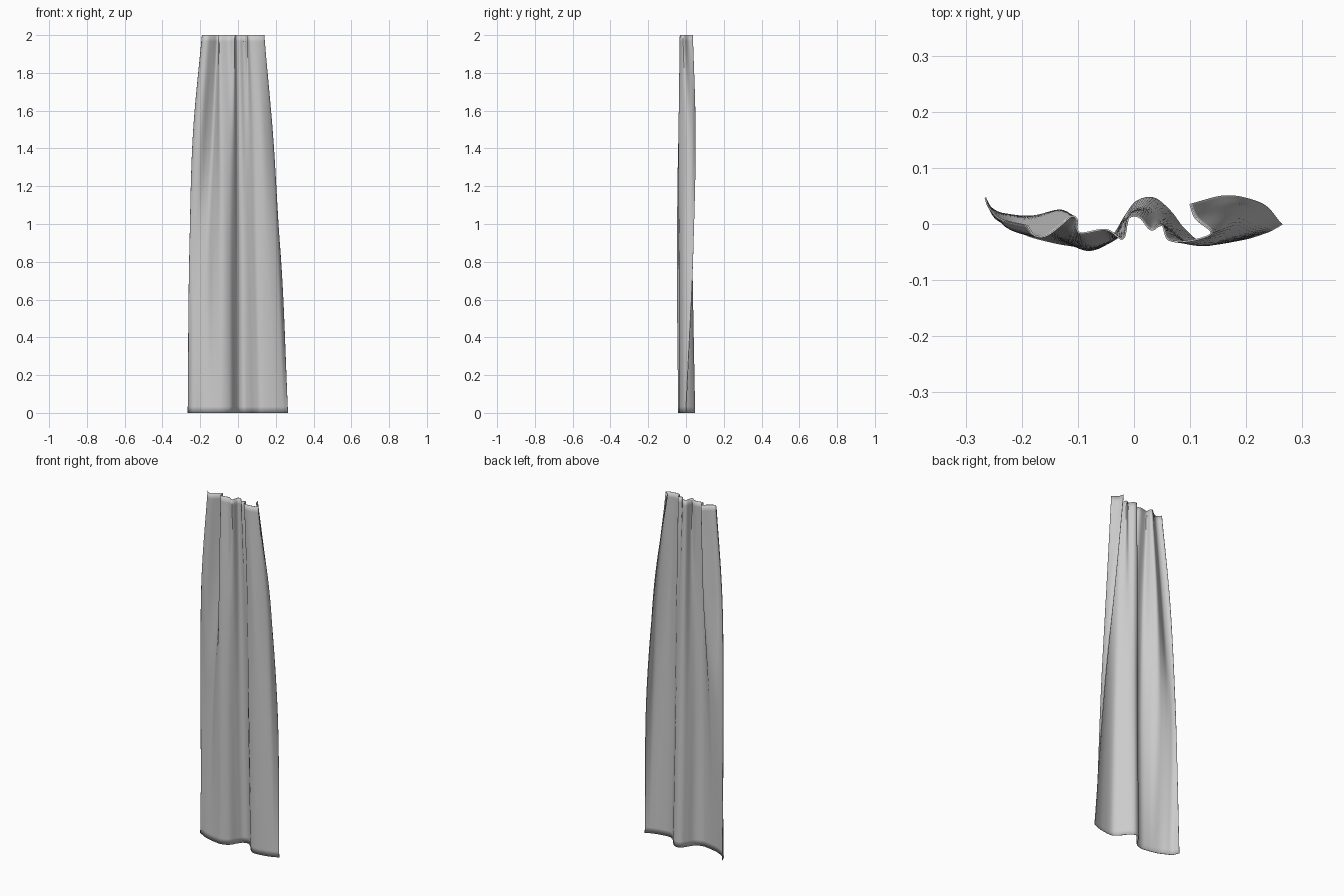
import bpy, bmesh
from mathutils import Vector

if "Cube" in bpy.data.objects:
    bpy.data.objects.remove(bpy.data.objects["Cube"])

# Horizontal cross-sections of the cloth: height -> (x, y) from left edge to right edge
RIM = [(-.19, -.003), (-.178, -.02), (-.158, -.022), (-.132, -.004), (-.112, .013), (-.102, .008),
       (-.097, -.016), (-.05, -.010), (-.02, -.026), (-.010, .010), (.010, .012), (.030, -.010),
       (.050, -.002), (.062, -.028), (.10, -.030), (.138, -.016), (.110, .010), (.10, .036)]
UPPER = [(-.236, .008), (-.222, -.008), (-.195, -.012), (-.16, .012), (-.13, .024), (-.112, 0),
         (-.092, -.036), (-.045, -.030), (-.02, -.016), (-.006, .018), (.017, .022), (.037, .007),
         (.060, -.006), (.085, -.030), (.13, -.036), (.178, -.002), (.177, .030), (.160, .050)]
LOWER = [(-.256, .026), (-.238, .018), (-.218, .015), (-.185, .012), (-.155, .005), (-.125, -.022),
         (-.085, -.046), (-.045, -.033), (-.02, -.004), (-.003, .022), (.020, .031), (.045, .020),
         (.070, -.006), (.10, -.034), (.155, -.034), (.205, -.012), (.218, .015), (.220, .040)]
HEM = [(-.265, .047), (-.248, .012), (-.22, -.004), (-.19, -.020), (-.155, -.030), (-.12, -.037),
       (-.08, -.040), (-.04, -.023), (-.015, .015), (.005, .040), (.035, .046), (.065, .022),
       (.090, -.010), (.125, -.034), (.19, -.028), (.235, -.015), (.252, -.007), (.264, 0)]
HEIGHTS = [0, .9, 1.5, 2]
SECTIONS = [HEM, LOWER, UPPER, RIM]


def spline(ts, ps, t):
    """Smooth curve through points ps placed at parameters ts."""
    n = len(ts)
    i = max(k for k in range(n - 1) if ts[k] <= t)

    def slope(k):
        a, b = max(k - 1, 0), min(k + 1, n - 1)
        if b - a < 2:
            return (ps[b] - ps[a]) / (ts[b] - ts[a])
        h0, h1 = ts[k] - ts[a], ts[b] - ts[k]
        return ((ps[k] - ps[a]) / h0 * h1 + (ps[b] - ps[k]) / h1 * h0) / (h0 + h1)

    h = ts[i + 1] - ts[i]
    s = (t - ts[i]) / h
    return (ps[i] * (2*s**3 - 3*s**2 + 1) + slope(i) * h * (s**3 - 2*s**2 + s)
            + ps[i + 1] * (3*s**2 - 2*s**3) + slope(i + 1) * h * (s**3 - s**2))


# Curtain cloth: loft a grid through the sections
ROWS, SUB = 60, 6
us = list(range(len(HEM)))
cols = (len(HEM) - 1) * SUB
fine = [[spline(us, [Vector(p) for p in sec], c / SUB) for c in range(cols + 1)] for sec in SECTIONS]

bm = bmesh.new()
grid = []
for r in range(ROWS + 1):
    z = 2 * r / ROWS
    row = []
    for c in range(cols + 1):
        p = spline(HEIGHTS, [sec[c] for sec in fine], z)
        row.append(bm.verts.new((p.x, p.y, z)))
    grid.append(row)
for r in range(ROWS):
    for c in range(cols):
        bm.faces.new((grid[r][c], grid[r][c + 1], grid[r + 1][c + 1], grid[r + 1][c]))

mesh = bpy.data.meshes.new("curtain_panel")
bm.to_mesh(mesh)
bm.free()
curtain = bpy.data.objects.new("curtain_panel", mesh)
bpy.context.collection.objects.link(curtain)
mesh.polygons.foreach_set("use_smooth", [True] * len(mesh.polygons))

# Thin fabric thickness
solid = curtain.modifiers.new("fabric", 'SOLIDIFY')
solid.thickness = .003
solid.offset = 0
bpy.context.view_layer.objects.active = curtain
curtain.select_set(True)
bpy.ops.object.shade_smooth_by_angle()
